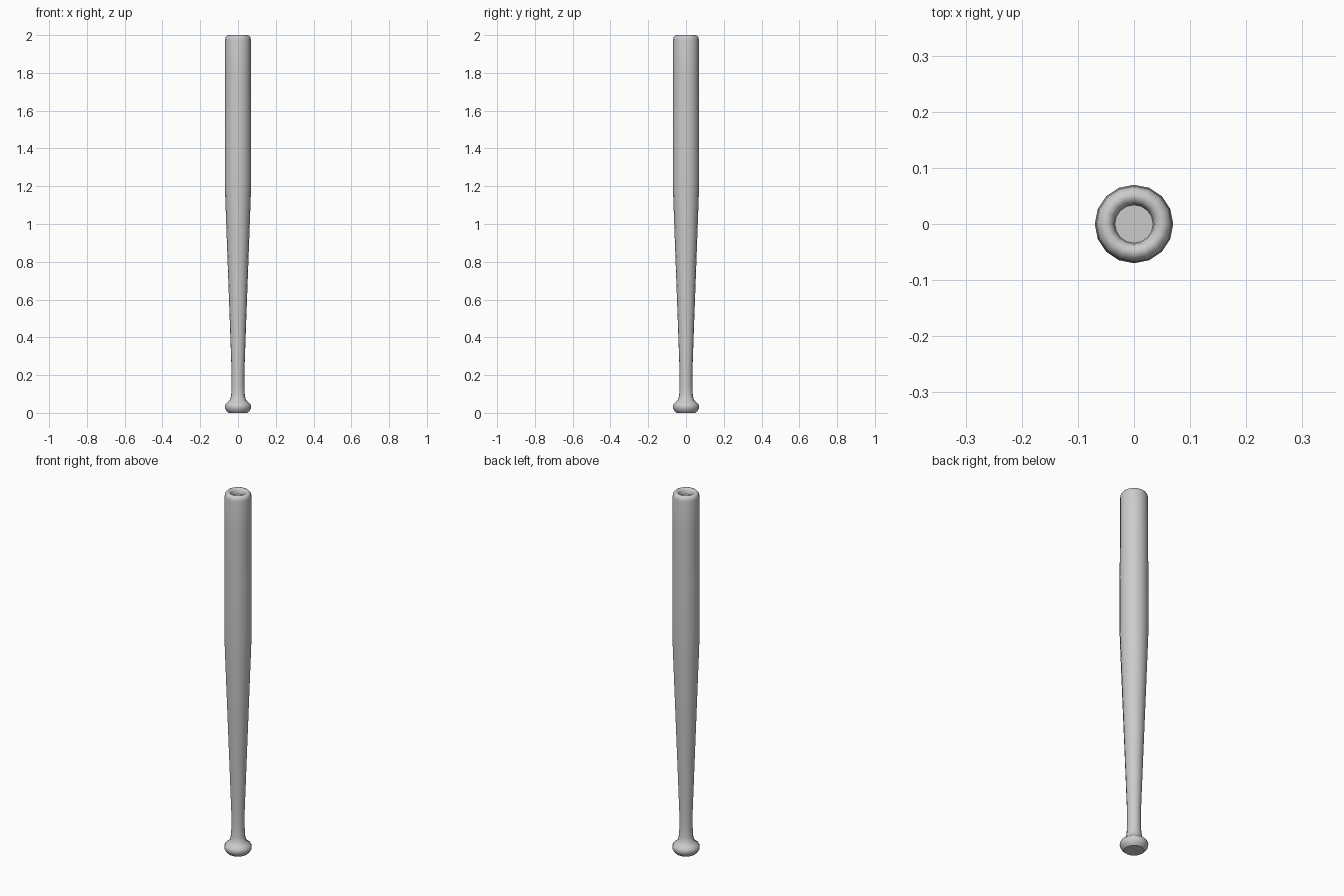
import bpy, bmesh, math

if "Cube" in bpy.data.objects:
    bpy.data.objects.remove(bpy.data.objects["Cube"])

SIDES = 16

# Half profile (radius, height): knob, handle, taper, barrel, rounded rim, cupped end
PROFILE = [
    (0.050, 0.000), (0.060, 0.009), (0.068, 0.022), (0.070, 0.034),
    (0.066, 0.047), (0.052, 0.058), (0.042, 0.070), (0.036, 0.095), (0.034, 0.14),
    (0.034, 0.22), (0.044, 0.50), (0.055, 0.80), (0.066, 1.10),
    (0.070, 1.22), (0.070, 1.50), (0.0685, 1.80), (0.068, 1.975),
    (0.066, 1.988), (0.059, 1.997), (0.051, 2.000), (0.042, 1.997),
    (0.036, 1.988), (0.034, 1.970),
]


def lathe(name, profile, sides):
    """Revolve a half profile about z and close both ends with flat caps."""
    bm = bmesh.new()
    rings = [[bm.verts.new((r * math.cos(2 * math.pi * i / sides),
                            r * math.sin(2 * math.pi * i / sides), z))
              for i in range(sides)] for r, z in profile]
    for a, b in zip(rings, rings[1:]):
        for i in range(sides):
            j = (i + 1) % sides
            bm.faces.new((a[i], a[j], b[j], b[i]))
    bm.faces.new(rings[0][::-1])
    bm.faces.new(rings[-1])
    bmesh.ops.recalc_face_normals(bm, faces=bm.faces)
    mesh = bpy.data.meshes.new(name)
    bm.to_mesh(mesh)
    bm.free()
    obj = bpy.data.objects.new(name, mesh)
    bpy.context.collection.objects.link(obj)
    return obj


# Whole bat as one turned piece
bat = lathe("bat", PROFILE, SIDES)
bpy.context.view_layer.objects.active = bat
bat.select_set(True)
bpy.ops.object.shade_smooth_by_angle(angle=math.radians(40))
